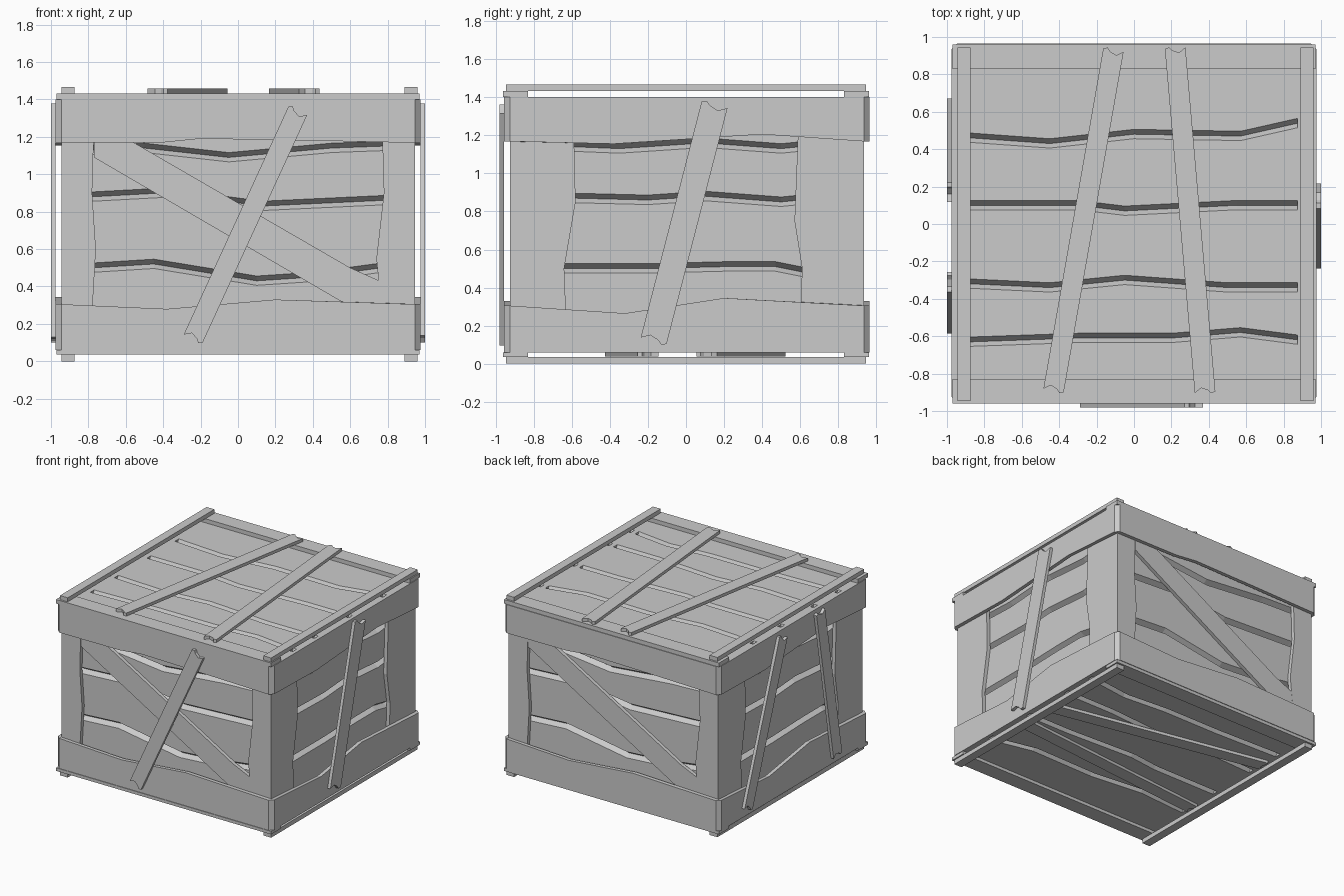
import bpy, bmesh
from mathutils import Vector

if "Cube" in bpy.data.objects:
    bpy.data.objects.remove(bpy.data.objects["Cube"], do_unlink=True)

wood = bpy.data.materials.new("grey_wood")
wood.use_nodes = True
GREY = (0.6, 0.6, 0.6, 1)
wood.diffuse_color = GREY
wood.node_tree.nodes["Principled BSDF"].inputs["Base Color"].default_value = GREY

X, Y, Z = Vector((1, 0, 0)), Vector((0, 1, 0)), Vector((0, 0, 1))
T = 0.03                       # board thickness
HX, HF, HB = 0.975, 0.955, 0.965   # outer reach at the sides, front and back

# Each face: name -> across, up, outward, outer depth, across limits
FACES = {
    "front": (X, Z, -Y, HF, -HX, HX),
    "right": (Y, Z, X, HX, -HF, HB),
    "back": (-X, Z, Y, HB, -HX, HX),
    "left": (-Y, Z, -X, HX, -HB, HF),
    "top": (X, Y, Z, 1.4, -0.945, 0.945),
    "bottom": (X, -Y, -Z, -0.06, -0.945, 0.945),
}


def prism(name, face, outer, d0, d1, inner=None):
    """Solid between an outer outline at depth d1 and an inner one at d0."""
    u, v, n = FACES[face][:3]
    bm = bmesh.new()
    rings = [[bm.verts.new(u * a + v * b + n * d) for a, b in pts]
             for pts, d in ((inner or outer, d0), (outer, d1))]
    for ring in rings:
        bm.faces.new(ring)
    count = len(outer)
    for i in range(count):
        j = (i + 1) % count
        bm.faces.new((rings[0][i], rings[0][j], rings[1][j], rings[1][i]))
    bmesh.ops.recalc_face_normals(bm, faces=bm.faces)
    mesh = bpy.data.meshes.new(name)
    bm.to_mesh(mesh)
    bm.free()
    mesh.materials.append(wood)
    obj = bpy.data.objects.new(name, mesh)
    bpy.context.collection.objects.link(obj)
    return obj


def box(name, face, a0, a1, b0, b1, d0, d1):
    prism(name, face, [(a0, b0), (a1, b0), (a1, b1), (a0, b1)], d0, d1)


def planks(face, lines, d0, d1):
    """Planks with bevelled, uneven joints between successive lines."""
    last = len(lines) - 2
    for i in range(last + 1):
        low, high = lines[i], lines[i + 1]
        dn, up = (0.026 if i else 0), (0.024 if i < last else 0)
        prism(f"{face}_plank_{i + 1}", face,
              [(a, b + dn) for a, b in low] + [(a, b - up) for a, b in reversed(high)],
              d0, d1, low + high[::-1])


def loose_board(name, face, p, q, width, d0, d1):
    """Slanted board with splintered ends."""
    p, q = Vector(p), Vector(q)
    along = (q - p).normalized()
    side = Vector((along.y, -along.x)) * width / 2
    end = [(1, 0), (0.35, -0.025), (-0.3, -0.01), (-0.6, 0.008), (-1, 0)]
    pts = [q + side * s + along * t for s, t in end]
    pts += [p - side * s - along * t for s, t in end]
    prism(name, face, pts, d0, d1)


# Joint lines, band edges and post edges of the two kinds of wall
LONG = {
    "joints": [[(-.77, .5), (-.45, .52), (.1, .43), (.4, .45), (.77, .5)],
               [(-.77, .88), (-.4, .9), (.13, .83), (.77, .86)],
               [(-.77, 1.13), (-.5, 1.14), (-.05, 1.09), (.5, 1.14), (.77, 1.15)]],
    "low_band": [(-.38, .28), (.2, .33)],
    "high_band": [(-.4, 1.17), (-.2, 1.19), (.4, 1.18)],
    "post_l": [(-.78, .25), (-.76, .6), (-.78, .9), (-.77, 1.25)],
    "post_r": [(.77, .25), (.74, .55), (.78, .9), (.77, 1.25)],
}
SHORT = {
    "joints": [[(-.65, .5), (-.2, .5), (.2, .51), (.47, .51), (.62, .48)],
               [(-.6, .87), (-.2, .86), (.1, .88), (.5, .85), (.6, .86)],
               [(-.6, 1.14), (-.35, 1.13), (.1, 1.16), (.5, 1.13), (.6, 1.14)]],
    "low_band": [(-.32, .265), (.2, .345)],
    "high_band": [(-.38, 1.155), (.4, 1.205)],
    "post_l": [(-.63, .25), (-.64, .5), (-.58, .85), (-.59, 1.25)],
    "post_r": [(.6, .25), (.61, .5), (.57, .75), (.59, 1.25)],
}


def extend(line, lo, hi):
    """Run a line on to both limits."""
    return [(lo, line[0][1])] + line + [(hi, line[-1][1])]


# Four walls
for face, kind in (("front", LONG), ("right", SHORT), ("back", LONG), ("left", SHORT)):
    d, lo, hi = FACES[face][3:]
    lo_in, hi_in = lo + T, hi - T
    edges = [[(lo_in, z), (hi_in, z)] for z in (0.06, 1.4)]
    joints = [extend(j, lo_in, hi_in) for j in kind["joints"]]
    planks(face, [edges[0]] + joints + [edges[1]], d - 0.1, d - 2 * T)

    # Corner posts
    for side, limit in (("post_l", lo_in), ("post_r", hi_in)):
        prism(f"{face}_{side}", face,
              [(limit, 0.1)] + kind[side] + [(limit, 1.35)], d - 2 * T, d - T)

    # Bands with chamfered ends
    for part, edge_z, corner_z in (("low_band", 0.06, 0.305), ("high_band", 1.4, 1.168)):
        wave = kind[part]

        def outline(a, b):
            return [(a, edge_z), (a, corner_z)] + wave + [(b, corner_z), (b, edge_z)]
        prism(f"{face}_{part}", face, outline(lo_in, hi_in), d - T, d, outline(lo, hi))

    # Diagonal brace on the long walls
    if kind is LONG:
        prism(f"{face}_brace", face,
              [(-.77, 1.2), (-.61, 1.2), (.6, .5), (.78, .42), (.78, .28),
               (.62, .28), (-.77, 1.09)], d - 2 * T, d - T - 0.001)

# Lid and base
deck_joints = [
    [(-.87, -.63), (-.3, -.61), (.2, -.61), (.57, -.58), (.88, -.62)],
    [(-.87, -.32), (-.45, -.34), (-.05, -.3), (.5, -.34), (.88, -.34)],
    [(-.87, .1), (-.3, .1), (-.05, .07), (.55, .1), (.88, .1)],
    [(-.87, .46), (-.45, .43), (0, .48), (.57, .47), (.88, .54)],
]
for face, cross, rail in (("top", 0.033, 0.066), ("bottom", 0.025, 0.06)):
    d, lo, hi = FACES[face][3:]
    ends = [[(lo, y), (hi, y)] for y in (-0.93, 0.93)]
    planks(face, [ends[0]] + [extend(j, lo, hi) for j in deck_joints] + [ends[1]],
           d - 0.04, d)
    for i, s in enumerate((-1, 1)):
        y0, y1 = sorted((s * 0.83, s * 0.96))
        box(f"{face}_end_rail_{i + 1}", face, -0.97, 0.97, y0, y1, d, d + cross)
        x0 = (-0.945, 0.89)[i]
        box(f"{face}_side_rail_{i + 1}", face, x0, x0 + 0.07, -0.945, 0.945,
            d + cross, d + rail)

# Loose boards nailed across the faces
LOOSE = [
    ("front", (-.24, .12), (.32, 1.34), .11),
    ("right", (-.17, .12), (.15, 1.36), .14),
    ("left", (-.62, .12), (-.17, 1.35), .11),
    ("left", (.53, .12), (.31, 1.37), .11),
]
for i, (face, p, q, width) in enumerate(LOOSE):
    d = FACES[face][3]
    loose_board(f"{face}_loose_board_{i + 1}", face, p, q, width, d, d + 0.025)

for i, (p, q) in enumerate((((-.43, -.89), (-.11, .93)), ((.38, -.9), (.22, .94)))):
    loose_board(f"top_loose_board_{i + 1}", "top", p, q, .11, 1.433, 1.458)

for i, (p, q) in enumerate((((-.88, .37), (.88, .2)), ((-.88, -.47), (.88, -.11)))):
    loose_board(f"bottom_loose_board_{i + 1}", "bottom", p, q, .11, -0.06, -0.037)
